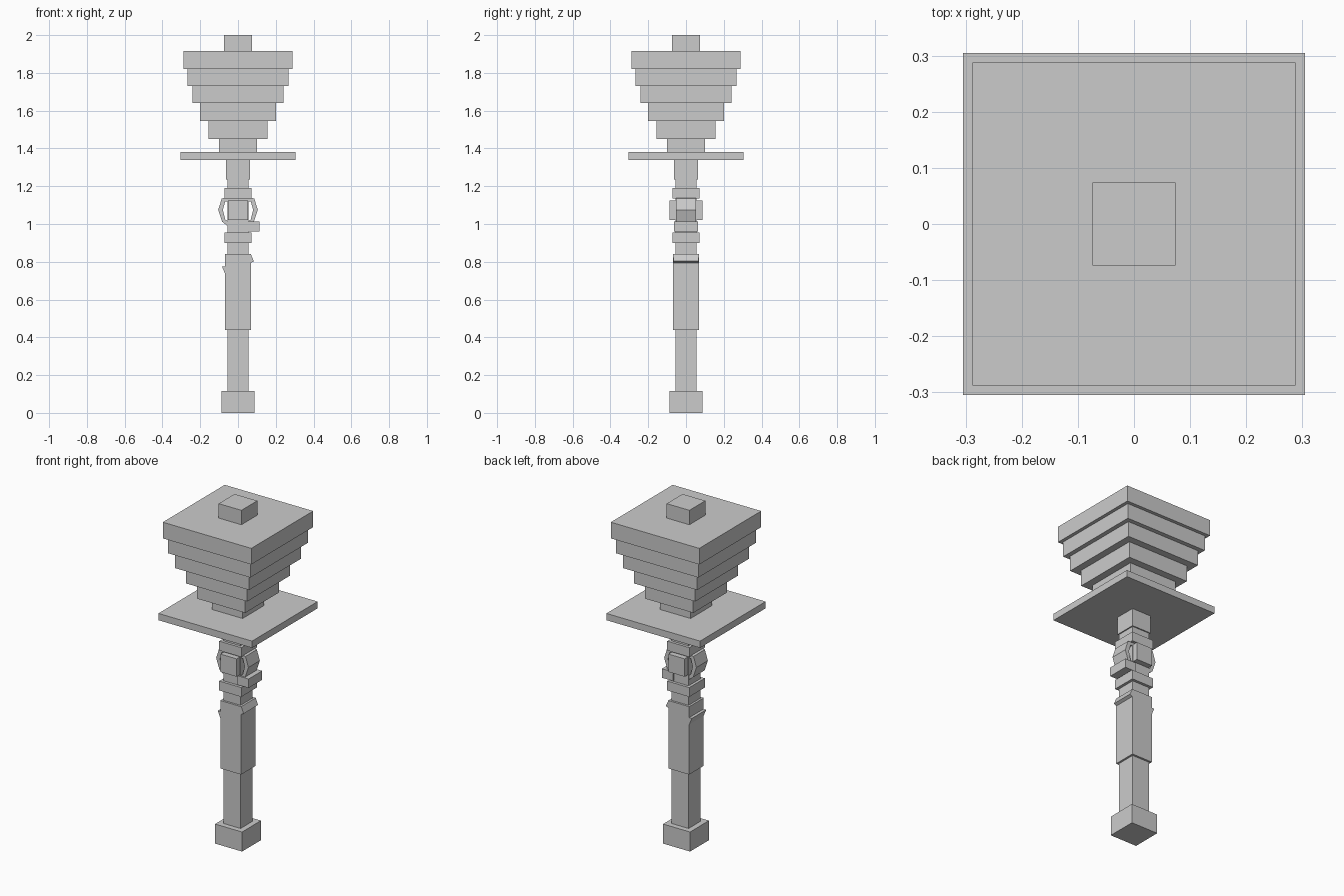
import bpy
import bmesh

cube = bpy.data.objects.get("Cube")
if cube:
    bpy.data.objects.remove(cube, do_unlink=True)

GREY = (0.6, 0.6, 0.6, 1.0)
mat = bpy.data.materials.new("plain grey")
mat.use_nodes = True
mat.diffuse_color = GREY
mat.node_tree.nodes["Principled BSDF"].inputs["Base Color"].default_value = GREY


def prism(name, profile, half_y):
    """Extrude an x-z outline symmetrically along y."""
    bm = bmesh.new()
    face = bm.faces.new([bm.verts.new((x, -half_y, z)) for x, z in profile])
    ext = bmesh.ops.extrude_face_region(bm, geom=[face])
    moved = [v for v in ext["geom"] if isinstance(v, bmesh.types.BMVert)]
    bmesh.ops.translate(bm, verts=moved, vec=(0, 2 * half_y, 0))
    bmesh.ops.recalc_face_normals(bm, faces=bm.faces)
    mesh = bpy.data.meshes.new(name)
    bm.to_mesh(mesh)
    bm.free()
    mesh.materials.append(mat)
    obj = bpy.data.objects.new(name, mesh)
    bpy.context.collection.objects.link(obj)
    return obj


def box(name, x0, x1, half_y, z0, z1):
    return prism(name, [(x0, z0), (x1, z0), (x1, z1), (x0, z1)], half_y)


def block(name, half, z0, z1):
    return box(name, -half, half, half, z0, z1)


# Handle, collars and guard, from the bottom up
block("pommel", 0.088, 0, 0.115)
block("lower_grip", 0.056, 0.115, 0.44)
block("upper_grip", 0.068, 0.44, 0.84)
block("neck", 0.056, 0.84, 1.24)
block("lower_collar", 0.072, 0.90, 0.955)
block("upper_collar", 0.072, 1.135, 1.19)
block("neck_cap", 0.063, 1.235, 1.34)
block("guard_plate", 0.305, 1.34, 1.38)

# Stepped head that widens upward
z = 1.38
for i, (half, top) in enumerate([(0.10, 1.45), (0.157, 1.545), (0.20, 1.64),
                                 (0.242, 1.73), (0.268, 1.82), (0.288, 1.915),
                                 (0.074, 2.0)]):
    block(f"head_tier_{i + 1}", half, z, top)
    z = top

# Block through the neck, with bent brackets on both sides
box("centre_block", -0.053, 0.053, 0.088, 1.02, 1.125)
bracket = [(0.05, 1.142), (0.086, 1.135), (0.105, 1.075), (0.084, 1.012),
           (0.05, 0.985), (0.05, 1.01), (0.068, 1.025), (0.08, 1.075),
           (0.068, 1.118), (0.05, 1.12)]
for side, s in (("left", 1), ("right", -1)):
    prism(f"{side}_bracket", [(s * x, h) for x, h in bracket], 0.053)

# Side button and grip ridges
box("side_button", 0.04, 0.113, 0.063, 0.96, 1.013)
prism("left_ridge", [(0.06, 0.84), (0.068, 0.84), (0.084, 0.803), (0.06, 0.79)], 0.067)
prism("right_ridge", [(-0.06, 0.775), (-0.085, 0.775), (-0.068, 0.735), (-0.06, 0.735)], 0.067)
